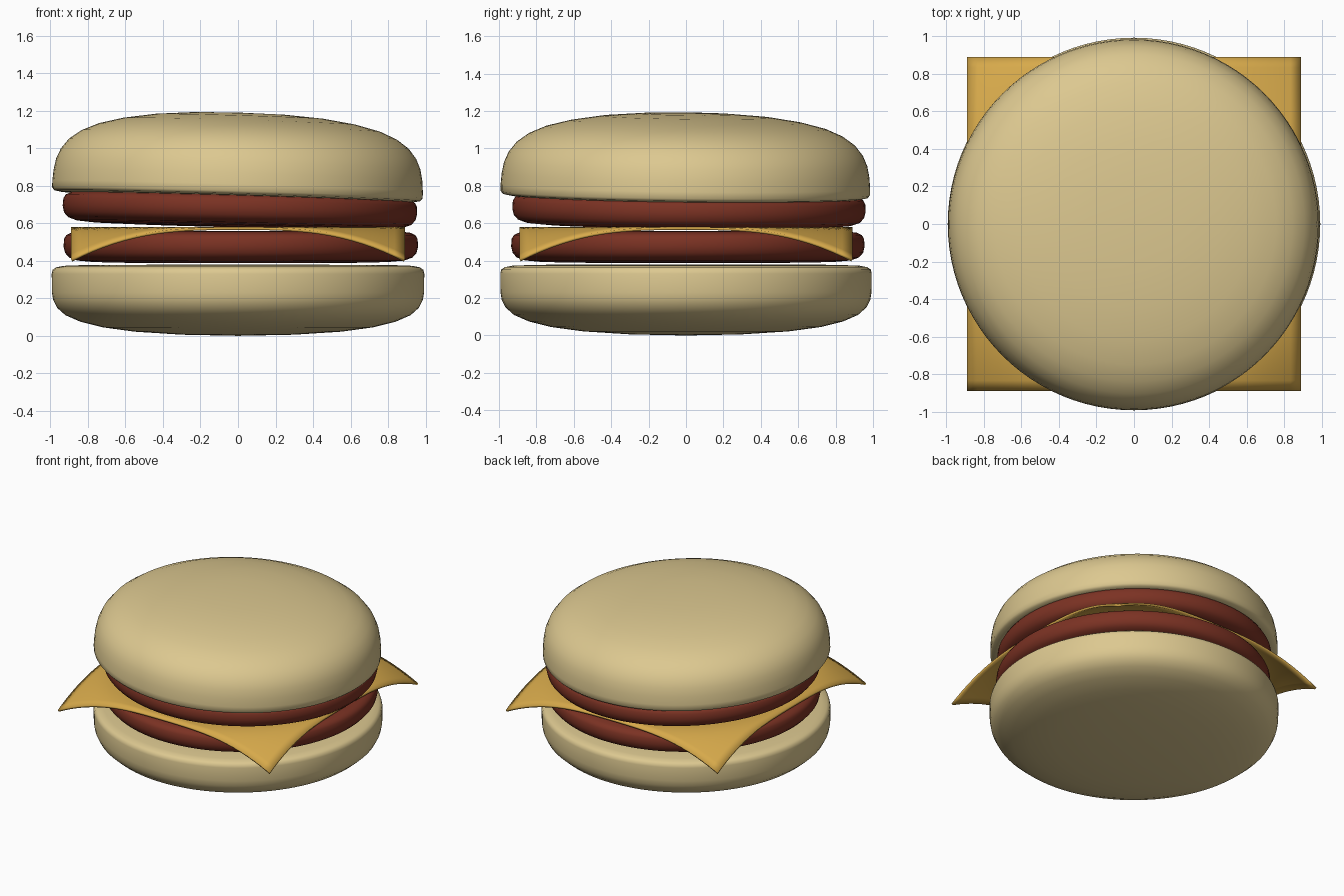
import bpy
import bmesh
import math

if "Cube" in bpy.data.objects:
    bpy.data.objects.remove(bpy.data.objects["Cube"])


def material(name, rgb):
    m = bpy.data.materials.new(name)
    m.diffuse_color = (*rgb, 1)
    m.use_nodes = True
    m.node_tree.nodes["Principled BSDF"].inputs["Base Color"].default_value = m.diffuse_color
    return m


def finish(bm, name, mat):
    bmesh.ops.recalc_face_normals(bm, faces=bm.faces)
    mesh = bpy.data.meshes.new(name)
    bm.to_mesh(mesh)
    bm.free()
    obj = bpy.data.objects.new(name, mesh)
    bpy.context.collection.objects.link(obj)
    mesh.materials.append(mat)
    bpy.ops.object.select_all(action='DESELECT')
    obj.select_set(True)
    bpy.context.view_layer.objects.active = obj
    bpy.ops.object.shade_smooth_by_angle(angle=math.radians(50))
    return obj


def lathe(name, profile, mat, location, tilt=(0, 0, 0), steps=96):
    """Spin an (r, z) profile around the z axis."""
    bm = bmesh.new()
    verts = [bm.verts.new((r, 0, z)) for r, z in profile]
    edges = [bm.edges.new(pair) for pair in zip(verts, verts[1:])]
    bmesh.ops.spin(bm, geom=verts + edges, cent=(0, 0, 0), axis=(0, 0, 1),
                   angle=math.tau, steps=steps, use_duplicate=False)
    bmesh.ops.remove_doubles(bm, verts=bm.verts, dist=1e-4)
    obj = finish(bm, name, mat)
    obj.location = location
    obj.rotation_euler = tilt
    return obj


bun = material("bun", (0.72, 0.58, 0.28))
meat = material("meat", (0.20, 0.032, 0.017))
yellow = material("cheese", (0.68, 0.40, 0.07))

# Buns
bottom_profile = [(0, 0), (0.3, 0.006), (0.55, 0.022), (0.72, 0.045), (0.84, 0.075),
                  (0.92, 0.11), (0.965, 0.15), (0.985, 0.19), (0.992, 0.23),
                  (0.993, 0.33), (0.988, 0.352), (0.97, 0.365), (0.93, 0.373),
                  (0.8, 0.378), (0, 0.38)]
lathe("bottom_bun", bottom_profile, bun, (0, 0, 0))

top_profile = [(0, 0), (0.85, 0.0), (0.94, 0.003), (0.975, 0.01), (0.988, 0.024),
               (0.988, 0.06), (0.983, 0.12), (0.971, 0.18), (0.947, 0.235),
               (0.905, 0.288), (0.84, 0.335), (0.75, 0.374), (0.62, 0.407),
               (0.45, 0.433), (0.25, 0.448), (0, 0.453)]
lathe("top_bun", top_profile, bun, (-0.004, -0.004, 0.737), (-0.012, 0.03, 0))

# Patties
patty_profile = [(0, 0), (0.6, 0.002), (0.78, 0.006), (0.87, 0.014), (0.915, 0.03),
                 (0.937, 0.055), (0.945, 0.09), (0.942, 0.13), (0.93, 0.15),
                 (0.905, 0.162), (0.85, 0.169), (0.7, 0.172), (0, 0.172)]
lathe("lower_patty", patty_profile, meat, (0.015, 0.01, 0.387))
lathe("upper_patty", patty_profile, meat, (0.008, 0.015, 0.582), (-0.01, 0.023, 0))

# Cheese slice with drooping corners
bm = bmesh.new()
bmesh.ops.create_grid(bm, x_segments=32, y_segments=32, size=0.89)
for v in bm.verts:
    r = v.co.xy.length
    v.co.z = 0.58 - 0.172 * (max(0, r - 0.88) / 0.379) ** 1.6
cheese = finish(bm, "cheese_slice", yellow)
shell = cheese.modifiers.new("thickness", 'SOLIDIFY')
shell.thickness = 0.015
shell.offset = -1 if cheese.data.polygons[0].normal.z > 0 else 1
